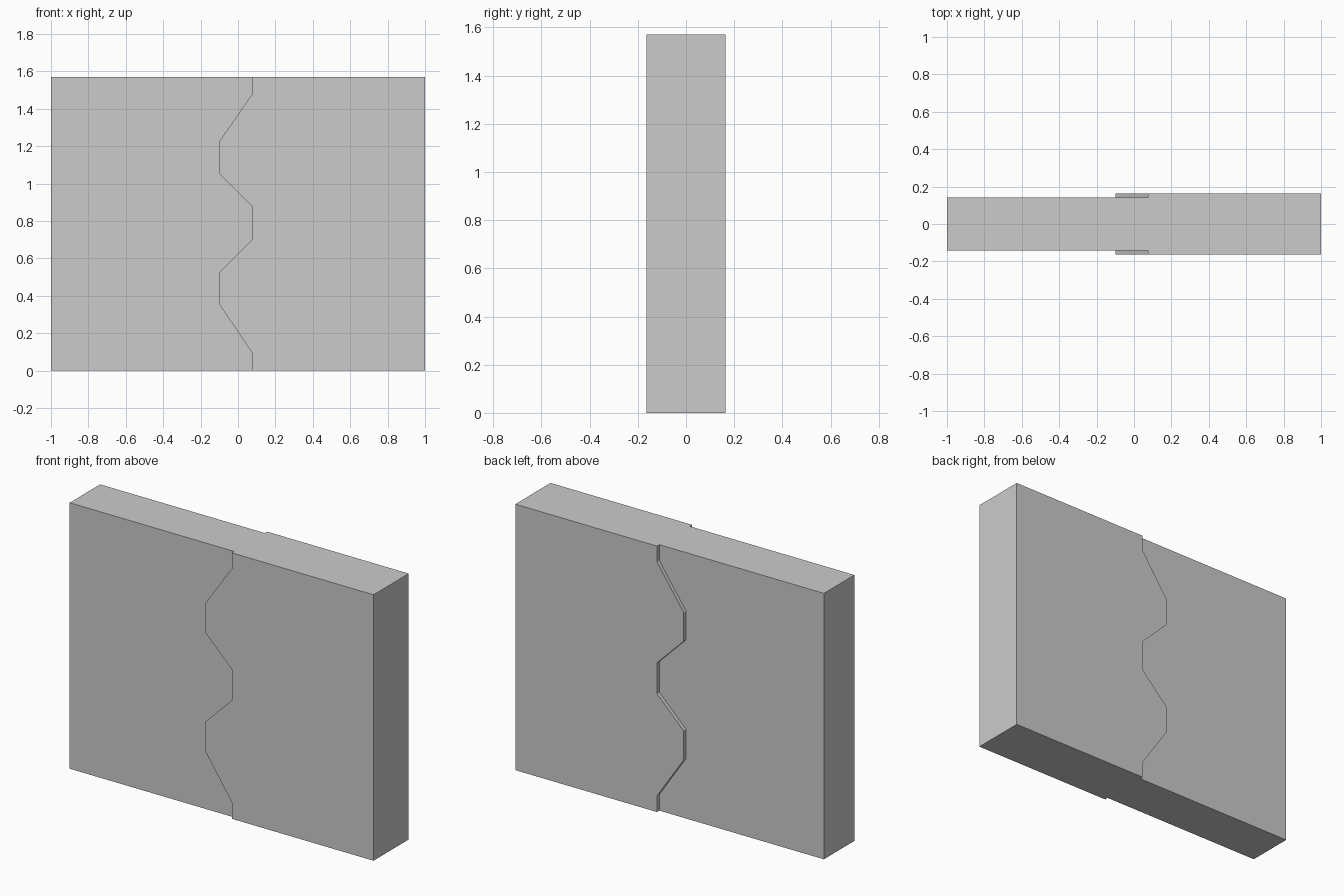
import bpy
import bmesh

if "Cube" in bpy.data.objects:
    bpy.data.objects.remove(bpy.data.objects["Cube"])

HEIGHT = 1.57

# Zigzag seam between the two wall halves, as (x, z) from bottom to top
SEAM = [(0.075, 0), (0.075, 0.095), (-0.1, 0.355), (-0.1, 0.525), (0.075, 0.70),
        (0.075, 0.88), (-0.1, 1.055), (-0.1, 1.225), (0.075, 1.477), (0.075, HEIGHT)]


def slab(name, outline, half_depth):
    """Extrude an (x, z) outline through y, centred on y = 0."""
    bm = bmesh.new()
    face = bm.faces.new([bm.verts.new((x, -half_depth, z)) for x, z in outline])
    result = bmesh.ops.extrude_face_region(bm, geom=[face], use_keep_orig=True)
    moved = [v for v in result["geom"] if isinstance(v, bmesh.types.BMVert)]
    bmesh.ops.translate(bm, verts=moved, vec=(0, 2 * half_depth, 0))
    bmesh.ops.recalc_face_normals(bm, faces=bm.faces)
    mesh = bpy.data.meshes.new(name)
    bm.to_mesh(mesh)
    bm.free()
    obj = bpy.data.objects.new(name, mesh)
    bpy.context.collection.objects.link(obj)
    return obj


# Thin left half and thick right half share the seam
slab("thin_wall_half", SEAM + [(-1, HEIGHT), (-1, 0)], 0.142)
slab("thick_wall_half", SEAM + [(1, HEIGHT), (1, 0)], 0.164)
